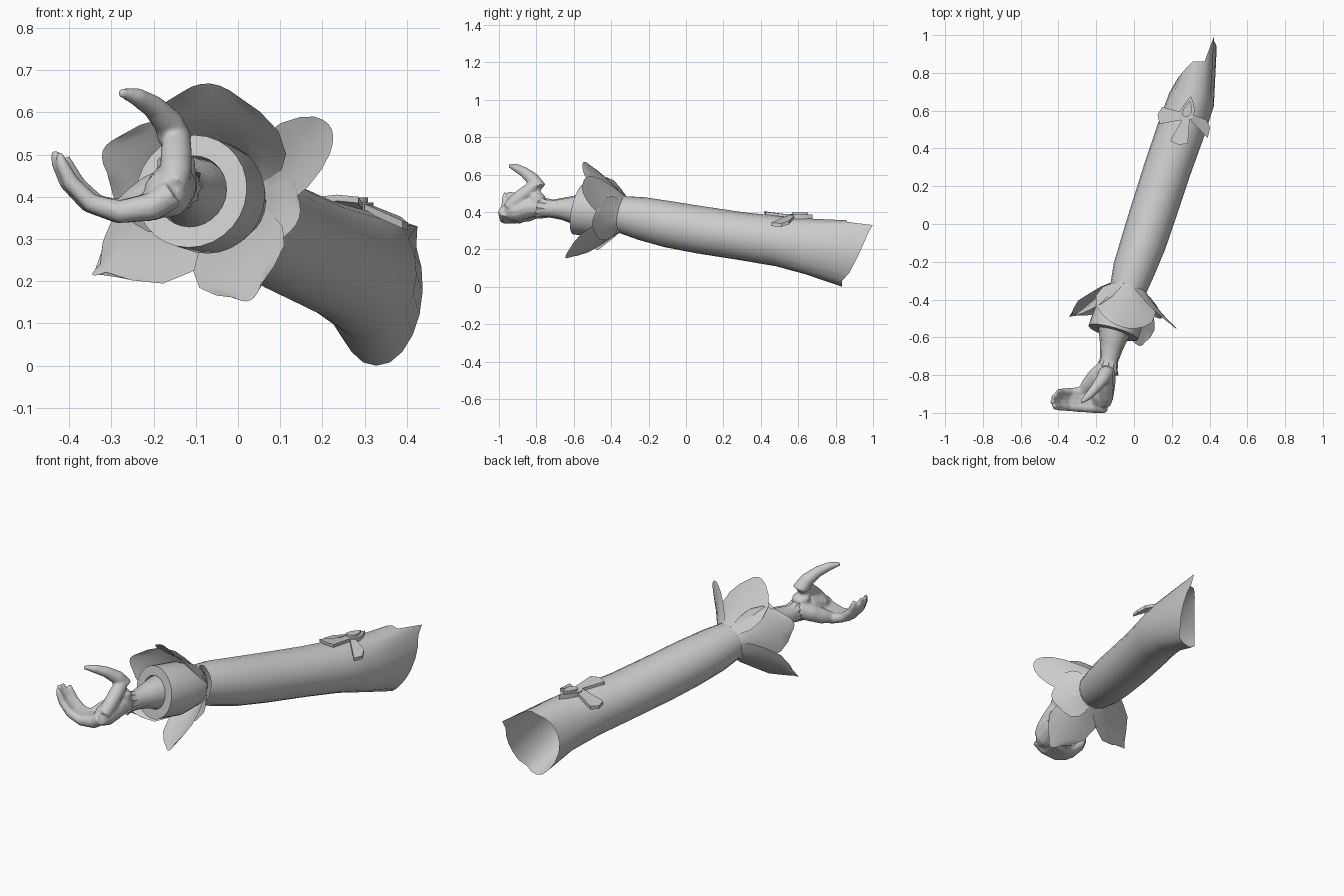
import bpy, bmesh, math
from mathutils import Vector as V

if "Cube" in bpy.data.objects:
    bpy.data.objects.remove(bpy.data.objects["Cube"])

grey = bpy.data.materials.new("plain grey")
grey.use_nodes = True
COLOUR = (0.6, 0.6, 0.6, 1)
grey.diffuse_color = COLOUR
grey.node_tree.nodes["Principled BSDF"].inputs["Base Color"].default_value = COLOUR


def finish(name, bm, angle=40):
    bmesh.ops.recalc_face_normals(bm, faces=bm.faces)
    me = bpy.data.meshes.new(name)
    bm.to_mesh(me)
    bm.free()
    me.materials.append(grey)
    ob = bpy.data.objects.new(name, me)
    bpy.context.collection.objects.link(ob)
    bpy.ops.object.select_all(action='DESELECT')
    ob.select_set(True)
    bpy.context.view_layer.objects.active = ob
    bpy.ops.object.shade_smooth_by_angle(angle=math.radians(angle))
    return ob


def bridge(bm, rows, closed=True):
    # Quads between successive rows of vertices
    n = len(rows[0])
    for a, b in zip(rows, rows[1:]):
        for i in range(n if closed else n - 1):
            j = (i + 1) % n
            bm.faces.new((a[i], a[j], b[j], b[i]))


def ring(bm, centre, axis, a, b, sides=20, ruffle=0):
    side = axis.cross(V((0, 0, 1))).normalized()
    up = side.cross(axis).normalized()
    out = []
    for i in range(sides):
        t = math.tau * i / sides
        k = 1 + ruffle * (-1) ** i
        out.append(bm.verts.new(V(centre) + k * (side * a * math.cos(t) + up * b * math.sin(t))))
    return out


def tube(bm, points, sides=12):
    # Round limb through (x, y, z, radius) points, closed at both ends
    pts = [V(p[:3]) for p in points]
    rows = []
    for i, p in enumerate(points):
        axis = pts[min(i + 1, len(pts) - 1)] - pts[max(i - 1, 0)]
        rows.append(ring(bm, pts[i], axis + V((0.001, 0, 0)), p[3], p[3], sides))
    bridge(bm, rows)
    bm.faces.new(rows[0])
    bm.faces.new(rows[-1])


# Sleeve: (centre, half width, half height), flaring to a slanted open end
bm = bmesh.new()
sleeve_axis = V((0.3, 1, -0.15)).normalized()
sections = [((-0.03, -0.34, 0.385), 0.098, 0.1), ((0.0, -0.24, 0.365), 0.112, 0.115),
            ((0.05, -0.1, 0.335), 0.12, 0.124), ((0.105, 0.07, 0.305), 0.123, 0.127),
            ((0.18, 0.3, 0.27), 0.125, 0.128), ((0.25, 0.5, 0.243), 0.127, 0.135),
            ((0.305, 0.66, 0.215), 0.123, 0.15), ((0.335, 0.8, 0.177), 0.107, 0.18)]
rows = [ring(bm, c, sleeve_axis, a, b) for c, a, b in sections]
for v in rows[-1]:
    x, z = v.co.x, v.co.z
    if x > 0.4:
        v.co.y = 0.83 + 0.6 * z - 0.35 * z * z
    else:
        v.co.y = min(0.86 if z > 0.18 else 0.835, 0.77 + 1.2 * (x - 0.23))
peak = max(rows[-1], key=lambda v: v.co.x + 0.55 * v.co.z)
peak.co = (0.425, 0.998, 0.33)
min(rows[-1], key=lambda v: v.co.z).co.z = 0
bridge(bm, rows)
finish("sleeve", bm, 60)

# Cuff: flared band with a flat rim and a turned-in mouth
bm = bmesh.new()
hub = V((-0.03, -0.34, 0.385))
axis = V((-0.27, -0.94, 0.2)).normalized()
front = V((-0.11, -0.575, 0.413))
band = [(hub, 0.1), (hub.lerp(front, 0.45), 0.135), (front, 0.136),
        (front, 0.086), (front - axis * 0.07, 0.08)]
bridge(bm, [ring(bm, c, axis, r, r, 28) for c, r in band])
finish("cuff", bm, 35)

# Petals flaring from the back of the cuff: tip, then half widths low, middle and end
for name, tip, low, mid, end in [("top", (-0.065, -0.545, 0.668), 0.14, 0.165, 0.07),
                                 ("left", (0.222, -0.55, 0.56), 0.09, 0.09, 0.05),
                                 ("side", (0.145, -0.5, 0.35), 0.11, 0.125, 0.05),
                                 ("right", (-0.32, -0.485, 0.51), 0.11, 0.135, 0.045),
                                 ("lower_right", (-0.345, -0.49, 0.215), 0.105, 0.11, 0.012),
                                 ("lower_left", (0.03, -0.645, 0.155), 0.1, 0.12, 0.035)]:
    bm = bmesh.new()
    span = V(tip) - hub
    radial = (span - axis * span.dot(axis)).normalized()
    across = axis.cross(radial)
    base = hub + radial * 0.102
    rows = []
    for u, w in [(0, 0.08), (0.2, low), (0.45, mid), (0.7, mid * 0.95), (0.88, (mid + end) / 2), (1, end)]:
        row = []
        for k in range(-3, 4):
            s = k / 3
            p = base.lerp(V(tip), u * (1 - 0.06 * s * s))
            p += across * s * w - radial * (0.045 - 0.03 * u) * s * s
            p -= radial * 0.015 * math.sin(math.pi * u)
            row.append(bm.verts.new(p))
        rows.append(row)
    bridge(bm, rows, closed=False)
    finish(name + "_petal", bm, 60)

# Gathered cloth narrowing to the wrist, with a small ruffle
bm = bmesh.new()
gather = [((-0.1, -0.52, 0.405), 0.088, 0), ((-0.108, -0.58, 0.412), 0.08, 0.03),
          ((-0.12, -0.65, 0.418), 0.06, 0.04), ((-0.132, -0.72, 0.418), 0.047, 0.04),
          ((-0.14, -0.76, 0.42), 0.052, 0.07), ((-0.142, -0.785, 0.425), 0.058, 0.08)]
bridge(bm, [ring(bm, c, axis, r, r, 24, f) for c, r, f in gather])
finish("wrist_gather", bm, 60)

# Hand: palm, thumb with its broad base, and four curled fingers fused together
bm = bmesh.new()
tube(bm, [(-0.13, -0.7, 0.42, 0.03), (-0.14, -0.77, 0.425, 0.044),
          (-0.155, -0.84, 0.425, 0.058), (-0.168, -0.92, 0.405, 0.058), (-0.175, -0.955, 0.395, 0.042)])
tube(bm, [(-0.145, -0.8, 0.42, 0.05), (-0.147, -0.795, 0.49, 0.045), (-0.148, -0.79, 0.535, 0.042),
          (-0.165, -0.82, 0.575, 0.036), (-0.2, -0.865, 0.613, 0.028),
          (-0.24, -0.91, 0.637, 0.022), (-0.28, -0.945, 0.648, 0.01)])
tube(bm, [(-0.146, -0.81, 0.54, 0.034), (-0.146, -0.86, 0.5, 0.038),
          (-0.147, -0.91, 0.46, 0.038), (-0.155, -0.95, 0.42, 0.035)])
tube(bm, [(-0.15, -0.76, 0.43, 0.045), (-0.2, -0.805, 0.41, 0.045),
          (-0.24, -0.85, 0.385, 0.04), (-0.275, -0.89, 0.37, 0.026)])
for i in range(4):
    y = -0.968 + i * 0.026
    reach = (0.96, 1, 0.98, 0.9)[i]
    path = [(0, 0.41, 0.035), (-0.05, 0.377, 0.034), (-0.13, 0.364, 0.028),
            (-0.2, 0.385, 0.023), (-0.25, 0.435, 0.02), (-0.272, 0.48, 0.016), (-0.28, 0.51, 0.008)]
    tube(bm, [(-0.155 + x * reach, y, 0.37 + (z - 0.37) * reach, r) for x, z, r in path])
hand = finish("hand", bm)
fuse = hand.modifiers.new("fuse", 'REMESH')
fuse.mode = 'VOXEL'
fuse.voxel_size = 0.007
fuse.use_smooth_shade = True
soften = hand.modifiers.new("soften", 'SMOOTH')
soften.iterations = 4


# Bow: three flat loops and a teardrop stone in a raised frame
def plate(name, outline, thickness):
    bm = bmesh.new()
    low = [bm.verts.new(p) for p in outline]
    high = [bm.verts.new(V(p) + V((0, 0, thickness))) for p in outline]
    bridge(bm, [low, high])
    bm.faces.new(low)
    bm.faces.new(high)
    return finish(name, bm, 30)


plate("bow_right_loop", [(0.26, 0.59, 0.37), (0.15, 0.62, 0.325), (0.125, 0.58, 0.32),
                         (0.135, 0.53, 0.325), (0.25, 0.55, 0.37)], 0.018)
plate("bow_left_loop", [(0.31, 0.58, 0.365), (0.385, 0.55, 0.335), (0.403, 0.51, 0.32),
                        (0.39, 0.455, 0.325), (0.3, 0.55, 0.365)], 0.018)
plate("bow_tail", [(0.26, 0.56, 0.37), (0.19, 0.44, 0.385), (0.235, 0.42, 0.39),
                   (0.285, 0.425, 0.385), (0.295, 0.56, 0.37)], 0.015)


def teardrop(size, z):
    pts = []
    for i in range(16):
        t = math.tau * i / 16
        x = size * math.sin(t) * math.sin(t / 2) ** 1.2
        y = size * 1.25 * math.cos(t)
        pts.append((0.285 + x + 0.25 * y, 0.61 + y, z))
    return pts


plate("stone_frame", teardrop(0.054, 0.36), 0.026)
plate("stone", teardrop(0.034, 0.38), 0.018)
